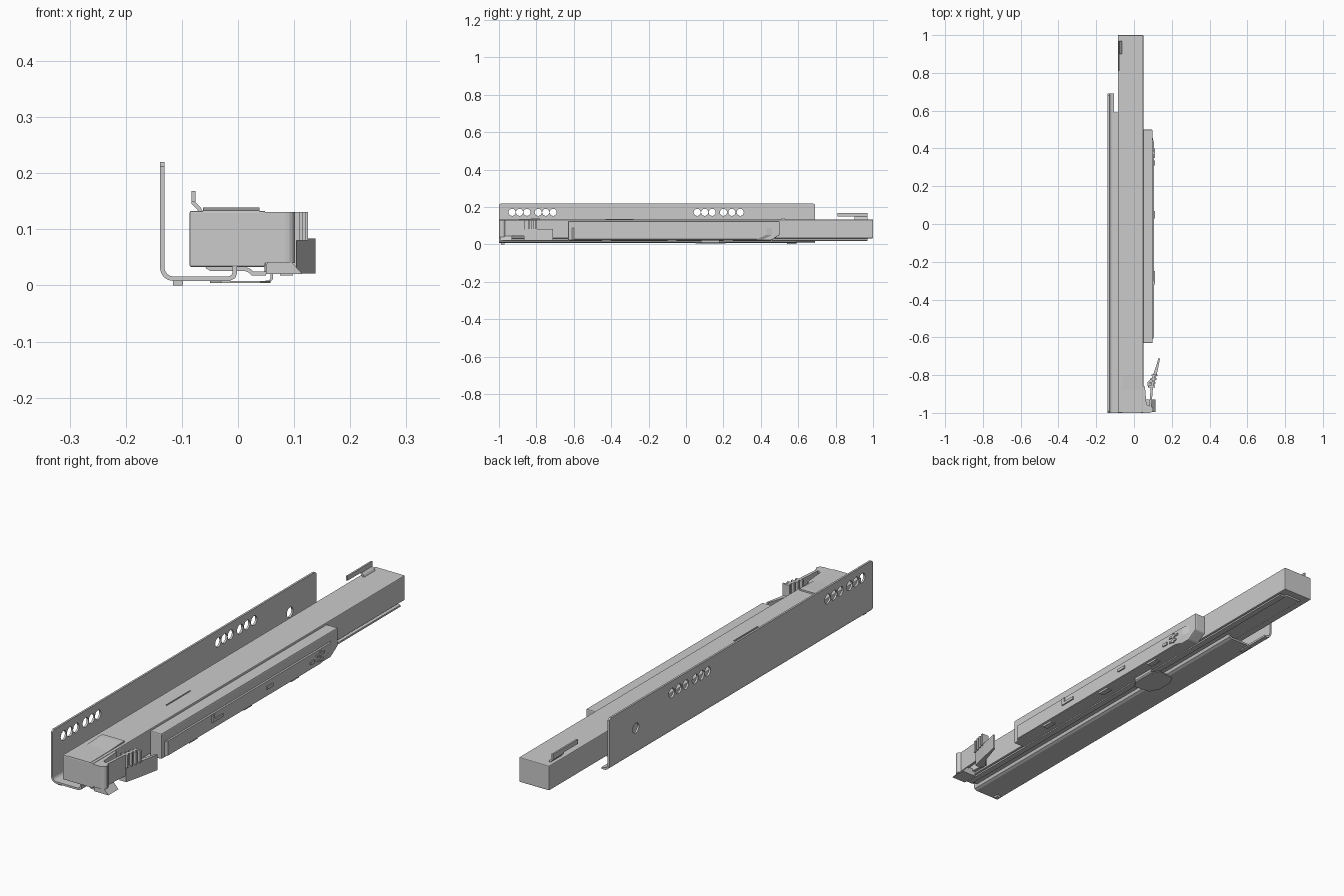
import bpy, bmesh, math
from mathutils import Vector

AX = {'x': lambda u, v, t: (t, u, v),   # outline in (y, z)
      'y': lambda u, v, t: (u, t, v),   # outline in (x, z)
      'z': lambda u, v, t: (u, v, t)}   # outline in (x, y)


def prism(name, pts, axis, a, b, bevel=0.0):
    """Extrude a closed outline along an axis from a to b."""
    bm = bmesh.new()
    f = AX[axis]
    lo = [bm.verts.new(f(u, v, a)) for u, v in pts]
    hi = [bm.verts.new(f(u, v, b)) for u, v in pts]
    n = len(pts)
    bm.faces.new(lo)
    bm.faces.new(hi[::-1])
    for i in range(n):
        j = (i + 1) % n
        bm.faces.new((lo[i], hi[i], hi[j], lo[j]))
    bmesh.ops.recalc_face_normals(bm, faces=bm.faces)
    me = bpy.data.meshes.new(name)
    bm.to_mesh(me)
    bm.free()
    ob = bpy.data.objects.new(name, me)
    bpy.context.collection.objects.link(ob)
    if bevel:
        m = ob.modifiers.new("edge", 'BEVEL')
        m.width, m.segments = bevel, 2
        m.limit_method = 'ANGLE'
    return ob


def box(name, x0, x1, y0, y1, z0, z1, bevel=0.0):
    return prism(name, [(x0, y0), (x1, y0), (x1, y1), (x0, y1)], 'z', z0, z1, bevel)


def sheet(path, t):
    """Outline of a folded sheet of thickness t following a path."""
    p = [Vector(q) for q in path]
    left, right = [], []
    for i, q in enumerate(p):
        d0 = (q - p[i - 1]).normalized() if i else (p[1] - q).normalized()
        d1 = (p[i + 1] - q).normalized() if i < len(p) - 1 else d0
        d = (d0 + d1).normalized()
        n = Vector((-d.y, d.x)) * (t / 2 / max(d.dot(d0), 0.5))
        left.append(tuple(q + n))
        right.append(tuple(q - n))
    return left + right[::-1]


def disc(u, v, r, n=20):
    return [(u + r * math.cos(2 * math.pi * i / n), v + r * math.sin(2 * math.pi * i / n))
            for i in range(n)]


def cut(ob, cutter):
    m = ob.modifiers.new("cut", 'BOOLEAN')
    m.operation, m.solver, m.object = 'DIFFERENCE', 'EXACT', cutter
    bpy.context.view_layer.objects.active = ob
    bpy.ops.object.modifier_apply(modifier=m.name)
    bpy.data.objects.remove(cutter)


# cabinet bracket: folded sheet with wall, floor and curled inner lip
arc = [(-0.115 - 0.020 * math.cos(a), 0.032 - 0.020 * math.sin(a))
       for a in [math.radians(15 * k) for k in range(7)]]
bracket = prism("cabinet_bracket", sheet(
    [(-0.135, 0.22)] + arc + [(-0.016, 0.012), (-0.008, 0.016), (-0.0055, 0.023), (-0.0055, 0.034)],
    0.008), 'y', -1, 0.69)
for y in (-0.93, -0.89, -0.85, -0.79, -0.75, -0.71, 0.06, 0.10, 0.14, 0.20, 0.245, 0.29):
    cut(bracket, prism("hole_cutter", disc(y, 0.172, 0.019), 'x', -0.16, -0.12))
cut(bracket, prism("hole_cutter", disc(0.52, 0.118, 0.02), 'x', -0.16, -0.12))
cut(bracket, box("floor_cutter", -0.105, 0.02, 0.59, 0.8, -0.02, 0.05))
for y, s in ((-1, 1), (0.69, -1)):
    cut(bracket, prism("corner_cutter", [(y - 0.01 * s, 0.205), (y - 0.01 * s, 0.23), (y + 0.025 * s, 0.23)],
                       'x', -0.16, -0.12))

# small feet under the bracket
box("front_foot", -0.116, -0.098, -0.99, -0.97, 0, 0.010)
box("rear_foot", -0.116, -0.098, 0.54, 0.59, 0.003, 0.010)

# drawer member
box("drawer_channel", -0.086, 0.049, -1, 1, 0.033, 0.133, 0.003)
box("channel_top_rib", -0.022, -0.018, -0.43, -0.28, 0.132, 0.136)

# middle rail under the channel
prism("middle_rail", sheet([(-0.056, 0.034), (-0.048, 0.029), (0.014, 0.029),
                            (0.021, 0.026), (0.026, 0.021), (0.050, 0.021)], 0.007), 'y', -0.98, 0.97)

# central bottom plate with cut corners and raised edge
prism("bottom_plate", [(-0.05, 0.10), (-0.03, 0.06), (0.04, 0.05), (0.058, 0.08), (0.058, 0.18),
                       (0.04, 0.21), (-0.03, 0.20), (-0.05, 0.17)], 'z', 0.004, 0.008)
prism("bottom_plate_lip", sheet([(0.045, 0.006), (0.056, 0.007), (0.060, 0.012), (0.060, 0.025)], 0.004),
      'y', 0.08, 0.18)

# side cover: body, outer panel and raised clips
prism("side_cover", [(-0.63, 0.022), (0.455, 0.022), (0.50, 0.05), (0.50, 0.125), (-0.63, 0.125)],
      'x', 0.047, 0.098, 0.004)
panel = prism("side_cover_panel", [(-0.62, 0.024), (0.44, 0.024), (0.49, 0.052), (0.49, 0.087), (-0.62, 0.087)],
              'x', 0.09, 0.106)
for v in panel.data.vertices:          # taper the panel ends
    if v.co.x > 0.1:
        v.co.y += 0.02 if v.co.y < -0.5 else -0.06
        v.co.z += 0.004 if v.co.z < 0.03 else 0
for y0, y1, z0, z1 in ((-0.32, -0.305, 0.055, 0.085), (-0.32, -0.25, 0.055, 0.066), (0.03, 0.07, 0.056, 0.068),
                       (0.31, 0.335, 0.048, 0.060), (0.35, 0.40, 0.065, 0.073), (0.35, 0.39, 0.045, 0.053),
                       (0.37, 0.38, 0.04, 0.08)):
    box("cover_clip", 0.095, 0.111, y0, y1, z0, z1)
for y in (-0.45, -0.1, 0.2):
    box("cover_foot", 0.075, 0.098, y, y + 0.05, 0.018, 0.024)

# front latch housing on the channel
prism("latch_top_plate", [(-1, 0.132), (-0.78, 0.132), (-0.78, 0.139), (-0.80, 0.139), (-0.88, 0.135), (-1, 0.134)],
      'x', -0.062, 0.038)
prism("latch_housing", [(0.045, -1), (0.085, -1), (0.085, -0.965), (0.066, -0.955), (0.058, -0.86), (0.045, -0.86)],
      'z', 0.04, 0.131)
prism("latch_wedge", [(0.05, 0.02), (0.115, 0.02), (0.088, 0.05), (0.06, 0.05), (0.05, 0.037)], 'y', -0.995, -0.93)
prism("latch_pivot", disc(0.085, -0.982, 0.017, 16), 'z', 0.04, 0.131)

# release lever with grip ribs
prism("lever_arm", [(0.080, -0.975), (0.092, -0.975), (0.100, -0.87), (0.112, -0.80), (0.100, -0.80), (0.088, -0.87)],
      'z', 0.045, 0.131)
prism("lever_handle", [(0.074, -0.865), (0.104, -0.865), (0.122, -0.79), (0.138, -0.712), (0.130, -0.710),
                       (0.098, -0.81), (0.07, -0.84)], 'z', 0.021, 0.084)
for k in range(4):
    y, x = -0.865 + 0.02 * k, 0.102 + 0.005 * k
    box("lever_grip_rib", x - 0.025, x + 0.008, y, y + 0.009, 0.08, 0.131)

# rear hook
hook = sheet([(-0.066, 0.130), (-0.070, 0.138), (-0.079, 0.147), (-0.079, 0.168)], 0.007)
prism("rear_hook_stem", hook, 'y', 0.90, 0.97)
box("rear_hook_bar", -0.0825, -0.0755, 0.81, 0.97, 0.150, 0.168)
